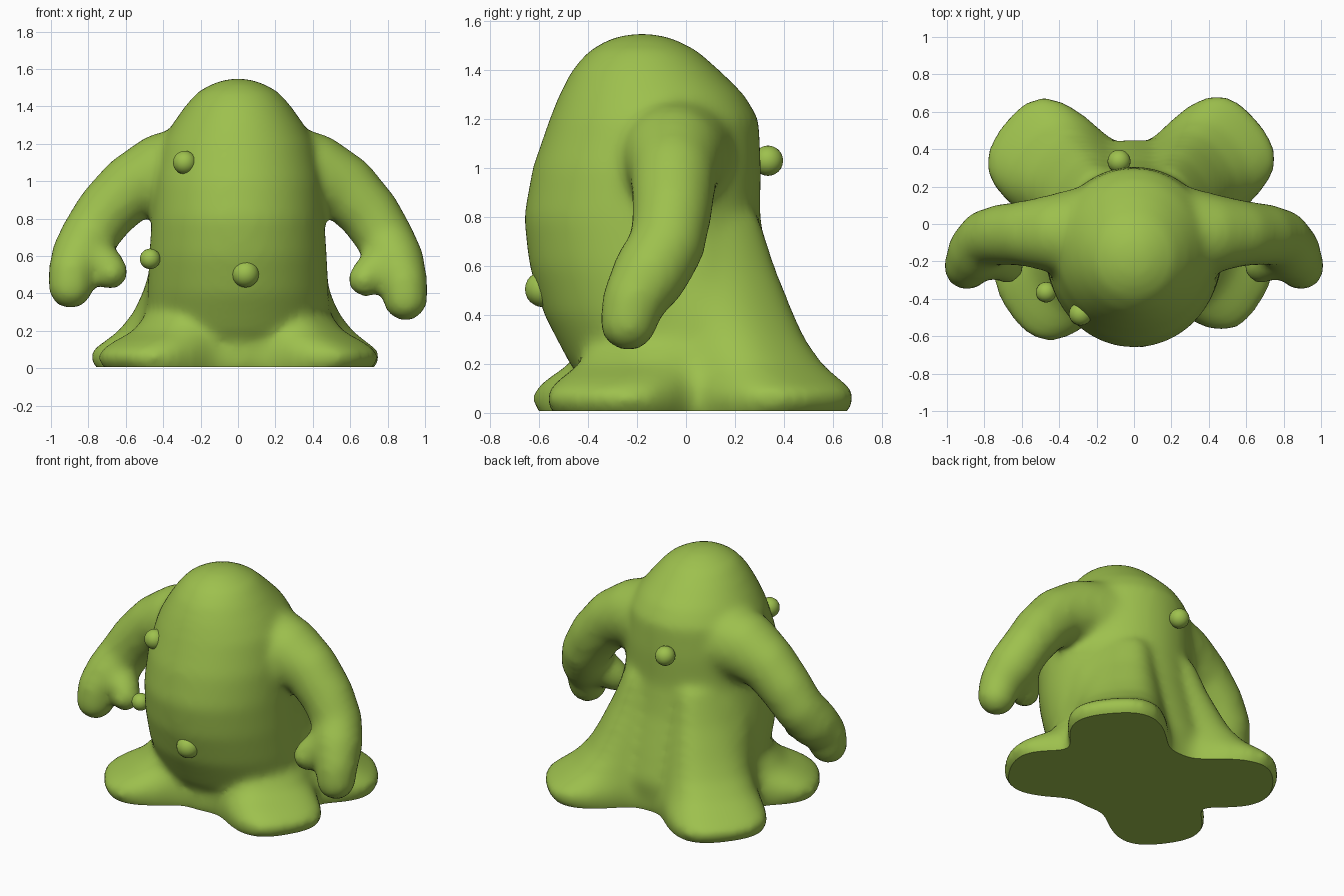
import bpy, bmesh, math
from mathutils import Matrix

cube = bpy.data.objects.get("Cube")
if cube:
    bpy.data.objects.remove(cube)

green = bpy.data.materials.new("slime_green")
green.use_nodes = True
colour = (0.34, 0.53, 0.075, 1)
green.diffuse_color = colour
green.node_tree.nodes["Principled BSDF"].inputs["Base Color"].default_value = colour

STEPS = 72
ANGLES = [math.tau * i / STEPS for i in range(STEPS)]


def loft(bm, outlines):
    """Closed skin through outlines that have equal point counts."""
    loops = [[bm.verts.new(p) for p in outline] for outline in outlines]
    for a, b in zip(loops, loops[1:]):
        for i in range(STEPS):
            j = (i + 1) % STEPS
            bm.faces.new((a[i], a[j], b[j], b[i]))
    bm.faces.new(loops[0][::-1])
    bm.faces.new(loops[-1])


def ellipse(z, y, rx, ry):
    return [(rx * math.cos(t), y + ry * math.sin(t), z) for t in ANGLES]


def lobed(z, back, front, rx, ry):
    """Oval with four rounded lobes reaching out to the feet."""
    lobes = [(143, back), (40, back * .98), (216, front), (329, front * .97)]
    points = []
    for t in ANGLES:
        oval = 1 / math.hypot(math.cos(t) / rx, math.sin(t) / ry)
        r = oval
        for direction, reach in lobes:
            gap = abs((math.degrees(t) - direction + 180) % 360 - 180)
            r += max(reach - oval, 0) * math.exp(-(gap / 30) ** 4)
        points.append((r * math.cos(t), r * math.sin(t), z))
    return points


def limb(bm, balls):
    """Chain of rounded tapering segments through (x, y, z, radius)."""
    for a, b in zip(balls, balls[1:]):
        tmp = bmesh.new()
        for x, y, z, r in (a, b):
            bmesh.ops.create_icosphere(tmp, subdivisions=3, radius=r,
                                       matrix=Matrix.Translation((x, y, z)))
        hull = bmesh.ops.convex_hull(tmp, input=tmp.verts[:])
        junk = set(hull["geom_interior"]) | set(hull["geom_unused"])
        bmesh.ops.delete(tmp, geom=[v for v in junk if isinstance(v, bmesh.types.BMVert)],
                         context='VERTS')
        bmesh.ops.recalc_face_normals(tmp, faces=tmp.faces[:])
        part = bpy.data.meshes.new("segment")
        tmp.to_mesh(part)
        tmp.free()
        bm.from_mesh(part)
        bpy.data.meshes.remove(part)


bm = bmesh.new()

# torso and head: z, centre y, half width, half depth
torso = [(-.06, .02, .44, .38), (.1, .02, .48, .42), (.2, -.01, .49, .465),
         (.4, -.09, .485, .49), (.6, -.15, .475, .49), (.8, -.18, .462, .483),
         (1, -.16, .45, .467), (1.2, -.13, .41, .428), (1.3, -.14, .355, .378),
         (1.4, -.165, .285, .302), (1.48, -.175, .215, .222), (1.53, -.18, .12, .13),
         (1.55, -.18, .04, .04)]
loft(bm, [ellipse(*ring) for ring in torso])

# flared base with four feet: z, back reach, front reach, oval half width and depth
flare = [(-.05, .77, .72, .44, .4), (.0, .845, .79, .46, .43), (.04, .88, .825, .47, .435),
         (.09, .88, .82, .47, .435), (.14, .8, .74, .48, .43), (.2, .705, .61, .49, .42),
         (.3, .61, .51, .49, .4), (.4, .55, .46, .49, .37), (.6, .45, .42, .46, .3),
         (.8, .37, .36, .4, .25)]
loft(bm, [lobed(*ring) for ring in flare])

# arms with a finger and a thumb
for side, lift in ((1, 0), (-1, .065)):
    arm = [(.18, -.04, 1.06, .26), (.4, -.05, 1.045, .215), (.57, -.05, .97, .178),
           (.7, -.055, .83 + lift * .2, .165), (.79, -.075, .69 + lift * .4, .155),
           (.84, -.145, .57 + lift * .6, .158), (.885, -.215, .46 + lift, .13),
           (.895, -.235, .37 + lift, .12)]
    thumb = [(.8, -.16, .57 + lift * .5, .125), (.715, -.2, .51 + lift * .7, .105),
             (.68, -.225, .475 + lift * .6, .095)]
    for chain in (arm, thumb):
        limb(bm, [(side * x, y, z, r) for x, y, z, r in chain])

mesh = bpy.data.meshes.new("rough_body")
bm.to_mesh(mesh)
bm.free()
rough = bpy.data.objects.new("rough_body", mesh)
bpy.context.collection.objects.link(rough)

# melt the parts into one soft skin
remesh = rough.modifiers.new("merge", 'REMESH')
remesh.mode = 'VOXEL'
remesh.voxel_size = .024
smooth = rough.modifiers.new("soften", 'SMOOTH')
smooth.factor = .5
smooth.iterations = 16
depsgraph = bpy.context.evaluated_depsgraph_get()
skin = bpy.data.meshes.new_from_object(rough.evaluated_get(depsgraph))
bpy.data.objects.remove(rough)

# flat sole
bm = bmesh.new()
bm.from_mesh(skin)
cut = bmesh.ops.bisect_plane(bm, geom=bm.verts[:] + bm.edges[:] + bm.faces[:],
                             plane_co=(0, 0, .008), plane_no=(0, 0, 1), clear_inner=True)
rim = [e for e in cut["geom_cut"] if isinstance(e, bmesh.types.BMEdge)]
bmesh.ops.contextual_create(bm, geom=rim)
bmesh.ops.recalc_face_normals(bm, faces=bm.faces[:])
bm.to_mesh(skin)
bm.free()


def finish(obj):
    obj.data.materials.clear()
    obj.data.materials.append(green)
    bpy.ops.object.select_all(action='DESELECT')
    obj.select_set(True)
    bpy.context.view_layer.objects.active = obj
    bpy.ops.object.shade_smooth_by_angle(angle=math.radians(40))


body = bpy.data.objects.new("body", skin)
bpy.context.collection.objects.link(body)
finish(body)

# warts
warts = {"chest_wart": (-.285, -.48, 1.1, .063), "side_wart": (-.47, -.365, .585, .055),
         "belly_wart": (.04, -.585, .505, .073), "back_wart": (-.08, .335, 1.03, .062)}
for name, (x, y, z, r) in warts.items():
    bpy.ops.mesh.primitive_ico_sphere_add(subdivisions=3, radius=r, location=(x, y, z))
    wart = bpy.context.object
    wart.name = name
    finish(wart)
